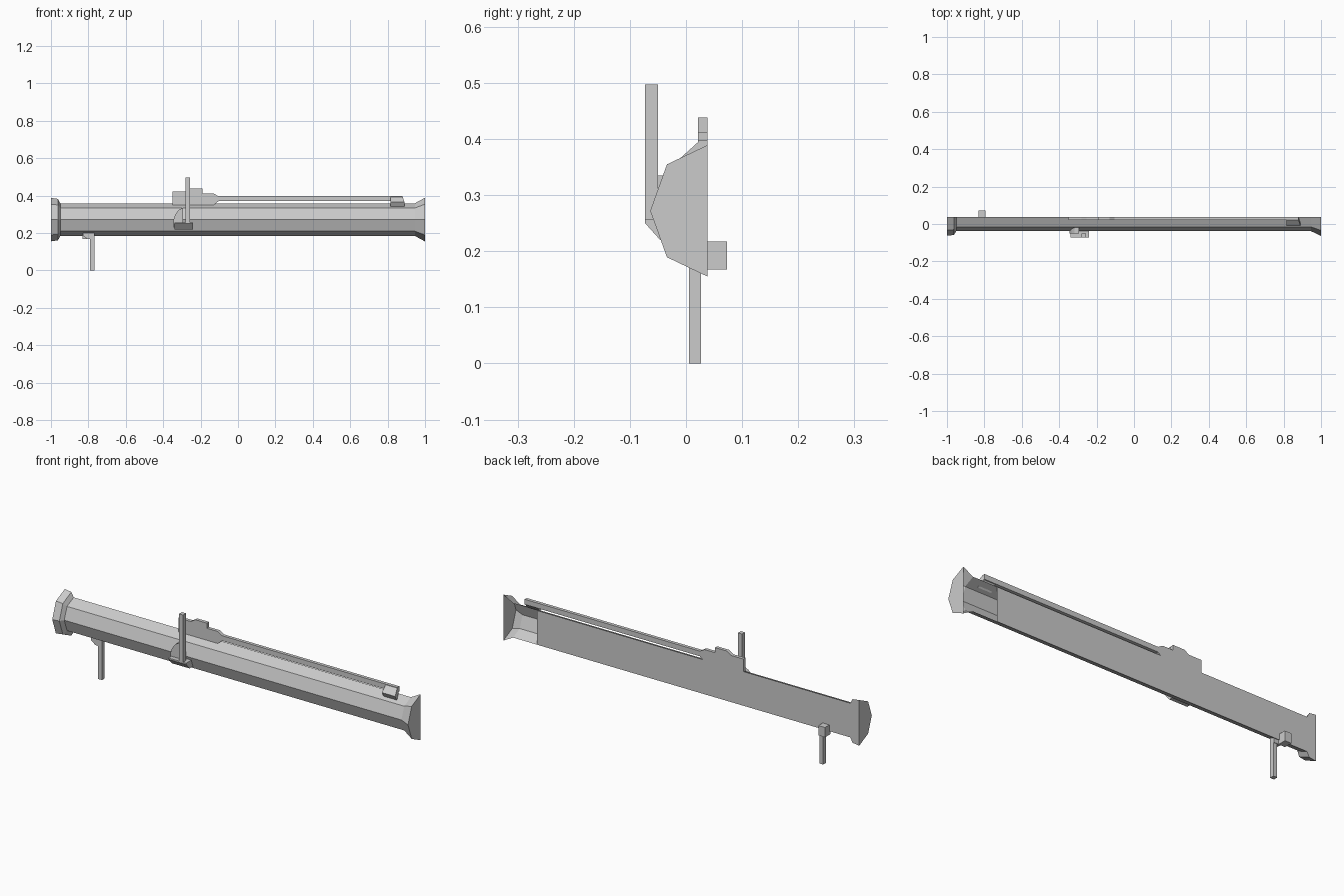
import bpy, bmesh, math

if "Cube" in bpy.data.objects:
    bpy.data.objects.remove(bpy.data.objects["Cube"])

BACK_Y, AXIS_Z = 0.038, 0.272


def make_object(name, bm):
    bmesh.ops.recalc_face_normals(bm, faces=bm.faces)
    mesh = bpy.data.meshes.new(name)
    bm.to_mesh(mesh)
    bm.free()
    obj = bpy.data.objects.new(name, mesh)
    bpy.context.collection.objects.link(obj)
    return obj


def prism(name, first, second):
    """Solid joining two matching rings of 3D points."""
    bm = bmesh.new()
    a = [bm.verts.new(p) for p in first]
    b = [bm.verts.new(p) for p in second]
    bm.faces.new(a)
    bm.faces.new(b)
    n = len(a)
    for i in range(n):
        j = (i + 1) % n
        bm.faces.new((a[i], a[j], b[j], b[i]))
    return make_object(name, bm)


def extrude_y(name, profile, y0, y1):
    return prism(name, [(x, y0, z) for x, z in profile], [(x, y1, z) for x, z in profile])


def extrude_x(name, profile, x0, x1, x0_low=0):
    return prism(name, [(x0, y, z) for y, z in profile], [(x1, y, z) for y, z in profile])


def box(name, x0, x1, y0, y1, z0, z1):
    return extrude_y(name, [(x0, z0), (x1, z0), (x1, z1), (x0, z1)], y0, y1)


# Half-octagonal tube with flared ends, flat back and an open back near the muzzle
stations = [(-1, 0.116), (-0.963, 0.111), (-0.95, 0.087),
            (0.81, 0.087), (0.945, 0.087), (1, 0.117)]
bm = bmesh.new()
rings = []
for x, r in stations:
    ring = []
    for i in range(5):
        a = math.pi * i / 4
        ring.append(bm.verts.new((x, BACK_Y - 0.87 * r * math.sin(a), AXIS_Z + r * math.cos(a))))
    rings.append(ring)
for k in range(len(rings) - 1):
    p, q = rings[k], rings[k + 1]
    for i in range(4):
        bm.faces.new((p[i], p[i + 1], q[i + 1], q[i]))
    if stations[k + 1][0] <= 0.82:
        bm.faces.new((p[0], p[4], q[4], q[0]))
bm.faces.new(rings[0])
bm.faces.new(rings[-1])
make_object("tube", bm)

# Stepped sight plate on top
extrude_y("sight_plate", [
    (-0.35, 0.35), (-0.13, 0.35), (-0.105, 0.37), (-0.105, 0.397), (-0.13, 0.412),
    (-0.19, 0.412), (-0.19, 0.438), (-0.255, 0.438), (-0.28, 0.422), (-0.35, 0.422)],
    0.021, BACK_Y)

# Long top rail and its front bracket
box("top_rail", -0.108, 0.88, 0.021, BACK_Y, 0.371, 0.397)
bracket = [(-0.01, 0.366), (0.021, 0.394), (0.034, 0.372), (0.005, 0.34)]
prism("rail_bracket", [(0.815, y, z) for y, z in bracket],
      [(0.88 + (0.01 if z < 0.37 else 0), y, z) for y, z in bracket])

# Upright sight post with curved side wing and chamfered foot
box("sight_post", -0.28, -0.257, -0.073, -0.05, 0.25, 0.497)
extrude_y("mount_wing", [
    (-0.345, 0.23), (-0.295, 0.23), (-0.295, 0.335), (-0.317, 0.324),
    (-0.335, 0.3), (-0.345, 0.27)], -0.05, -0.02)
foot = [(-0.073, 0.27), (-0.073, 0.25), (-0.046, 0.22), (-0.02, 0.22), (-0.02, 0.27)]
extrude_x("mount_foot", [(y, min(z, 0.257)) for y, z in foot], -0.34, -0.24)

# Ground leg, its bracket and the block behind it
box("support_leg", -0.79, -0.768, 0.005, 0.027, 0, 0.2)
extrude_y("leg_bracket", [(-0.83, 0.187), (-0.805, 0.168), (-0.77, 0.168),
                          (-0.77, 0.2), (-0.83, 0.2)], 0.005, 0.03)
box("rear_block", -0.832, -0.795, 0.03, 0.073, 0.167, 0.217)
